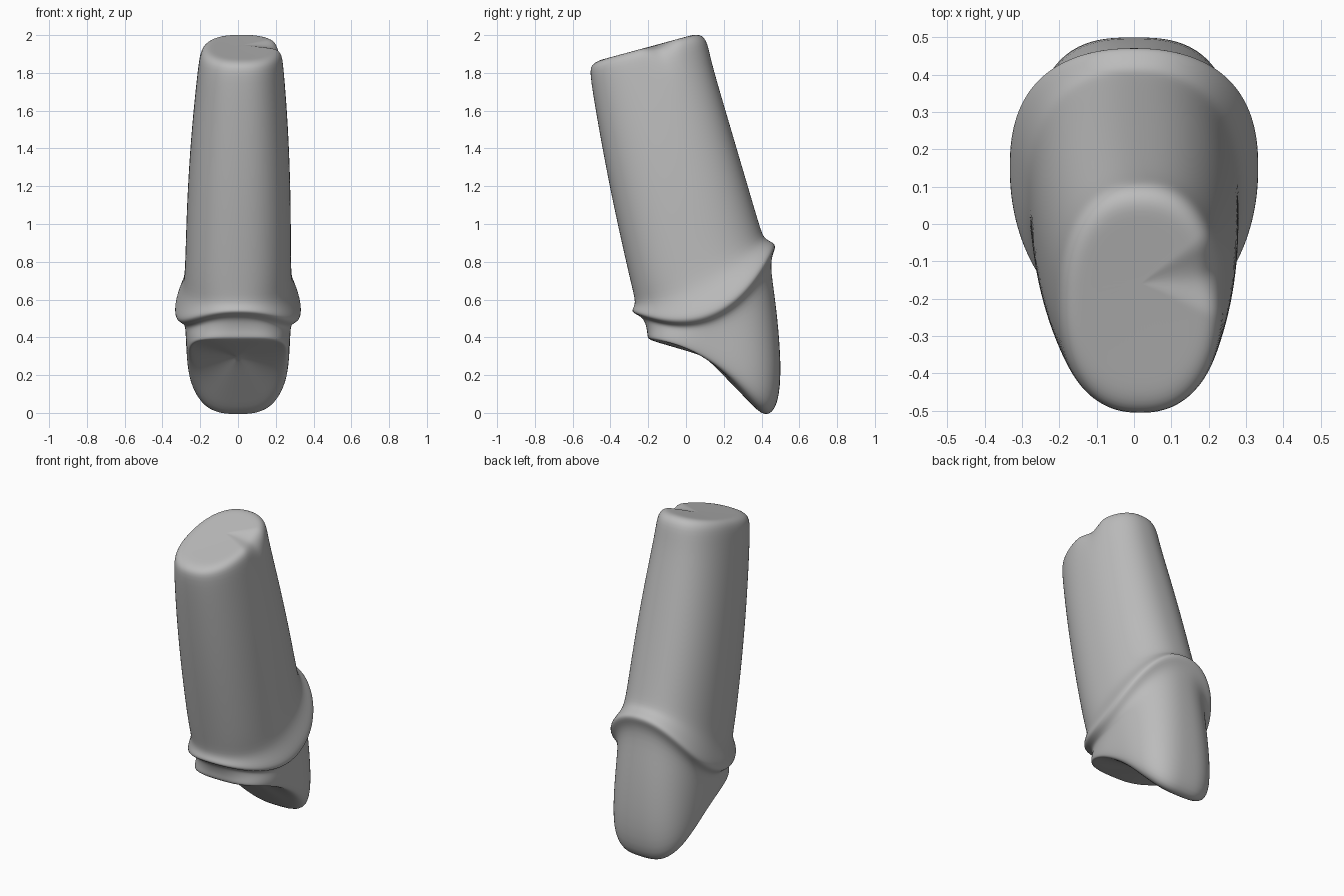
import bpy, bmesh, math
from mathutils import Vector

if "Cube" in bpy.data.objects:
    bpy.data.objects.remove(bpy.data.objects["Cube"], do_unlink=True)

SEGMENTS = 64
bm = bmesh.new()
loops = []


def rounded(value, power):
    return math.copysign(abs(value) ** (2 / power), value)


def add_ring(front, back, width, sag=0, power=2.2, shift=0, skew=0):
    """Slanted rounded ring between a front and a back (y, z) point.
    Sag lifts its sides, skew slides them back."""
    front, back = Vector((shift, *front)), Vector((shift, *back))
    loop = []
    for i in range(SEGMENTS):
        angle = math.tau * i / SEGMENTS
        along = rounded(math.cos(angle), power)
        across = rounded(math.sin(angle), power)
        side = 1 - along * along
        point = front.lerp(back, (1 + along) / 2)
        point += Vector((width * across, skew * side, sag * side))
        loop.append(bm.verts.new(point))
    loops.append(loop)


# Hollow underside: saddle-shaped rings growing out to the lower rim
for size in (.1, .4, .75, 1):
    add_ring((.1 - .29 * size, .3 + .085 * size), (.1 + .32 * size, .3 - .33 * size),
             .25 * size, .1 * size, 3)

# Skirt and neck
add_ring((-.205, .40), (.49, .03), .268, .06, 3)
add_ring((-.205, .43), (.508, .25), .275, .02, 2.7)
add_ring((-.215, .475), (.475, .6), .278, -.1, 2.4, skew=.02)
add_ring((-.235, .51), (.44, .8), .285, -.16, skew=.05)

# Flared collar and its ledge
add_ring((-.285, .53), (.475, .87), .335, -.18, skew=.06)
add_ring((-.285, .55), (.47, .9), .335, -.16, skew=.06)
add_ring((-.265, .58), (.415, .92), .288, -.08, skew=.03)

# Tapered leaning post
POST_RINGS = 5
for step in range(POST_RINGS):
    t = step / (POST_RINGS - 1)
    bulge = .012 * math.sin(math.pi * t)
    add_ring((-.285 - .223 * t - bulge, .66 + 1.12 * t), (.395 - .265 * t, .97 + .9 * t),
             .28 - .053 * t * t, -.06 * (1 - t) ** 3, 2.3, shift=.015 * t)

# Sloping top
add_ring((-.507, .84 + 1), (.11, 1.985), .217, power=2.3, shift=.018)
add_ring((-.46, 1.868), (.06, 2.008), .185, power=2.3, shift=.018)
add_ring((-.4, 1.882), (.01, 1.994), .145, power=2.3, shift=.018)
add_ring((-.2, 1.935), (-.12, 1.957), .03, shift=.018)

# Skin the rings and close both ends
for low, high in zip(loops, loops[1:]):
    for i in range(SEGMENTS):
        j = (i + 1) % SEGMENTS
        bm.faces.new((low[i], low[j], high[j], high[i]))
bm.faces.new(loops[0][::-1])
bm.faces.new(loops[-1])

# Small nick in the upper left edge
nick = Vector((.22, -.13, 1.93))
for vert in bm.verts:
    falloff = max(0, 1 - (vert.co - nick).length / .1)
    vert.co += Vector((-.02, 0, -.04)) * falloff

bmesh.ops.recalc_face_normals(bm, faces=bm.faces)
mesh = bpy.data.meshes.new("angled_post")
bm.to_mesh(mesh)
bm.free()
post = bpy.data.objects.new("angled_post", mesh)
bpy.context.collection.objects.link(post)

# Soft finish
subsurf = post.modifiers.new("Soften", "SUBSURF")
subsurf.levels = subsurf.render_levels = 2
for face in mesh.polygons:
    face.use_smooth = True

# Plain grey material
grey = bpy.data.materials.new("plain_grey")
grey.use_nodes = True
colour = (.5, .5, .5, 1)
grey.diffuse_color = colour
grey.node_tree.nodes["Principled BSDF"].inputs["Base Color"].default_value = colour
mesh.materials.append(grey)
